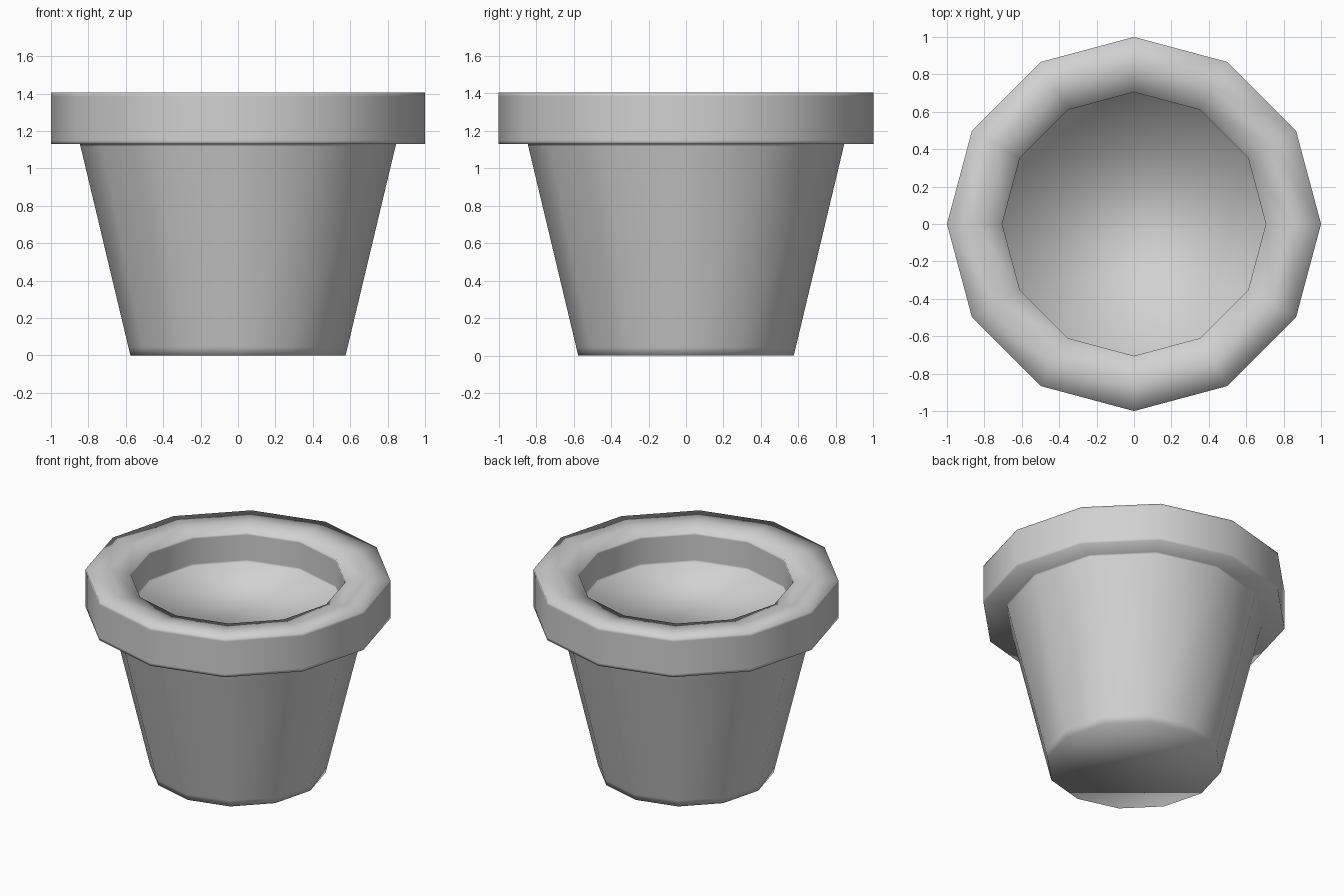
import bpy
import bmesh
from math import cos, sin, tau

cube = bpy.data.objects.get("Cube")
if cube:
    bpy.data.objects.remove(cube, do_unlink=True)

SIDES = 12

# Plain grey clay
clay = bpy.data.materials.new("grey clay")
clay.use_nodes = True
grey = (0.64, 0.64, 0.64, 1)
clay.diffuse_color = grey
clay.node_tree.nodes["Principled BSDF"].inputs["Base Color"].default_value = grey


def lathe(name, profile, material):
    """Revolve (radius, height) points and cap both ends with a flat face."""
    bm = bmesh.new()
    rings = [[bm.verts.new((r * cos(tau * i / SIDES), r * sin(tau * i / SIDES), z))
              for i in range(SIDES)] for r, z in profile]
    for low, high in zip(rings, rings[1:]):
        for i in range(SIDES):
            j = (i + 1) % SIDES
            bm.faces.new((low[i], low[j], high[j], high[i]))
    bm.faces.new(rings[0][::-1])
    bm.faces.new(rings[-1])
    for face in bm.faces:
        face.smooth = True
    mesh = bpy.data.meshes.new(name)
    bm.to_mesh(mesh)
    bm.free()
    mesh.materials.append(material)
    obj = bpy.data.objects.new(name, mesh)
    bpy.context.collection.objects.link(obj)
    return obj


# Tapered wall, overhanging rim that dips inward, inner wall and shallow floor
lathe("flower_pot", [
    (0.575, 0), (0.586, 0.045),
    (0.842, 1.118), (0.845, 1.13),
    (1, 1.13), (1, 1.15),
    (1, 1.385), (1, 1.405),
    (0.845, 1.405), (0.705, 1.38),
    (0.705, 1.365), (0.705, 1.185),
    (0.705, 1.17),
], clay)
